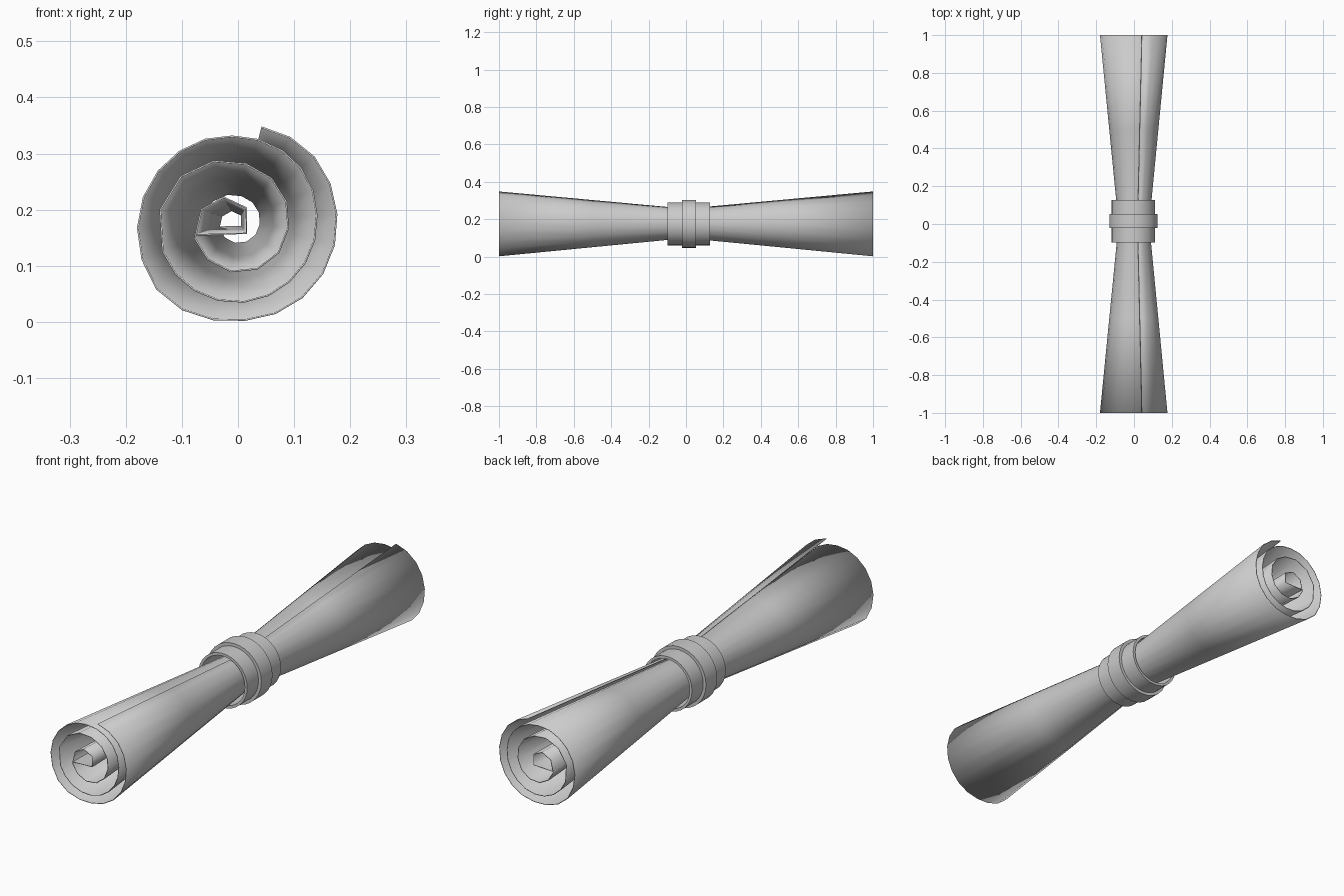
import bpy
import bmesh
from math import sin, cos, radians, pi

if "Cube" in bpy.data.objects:
    bpy.data.objects.remove(bpy.data.objects["Cube"])

grey = bpy.data.materials.new("plain grey")
grey.use_nodes = True
grey.diffuse_color = (0.6, 0.6, 0.6, 1)
grey.node_tree.nodes["Principled BSDF"].inputs["Base Color"].default_value = (0.6, 0.6, 0.6, 1)

AXIS_Z = 0.18   # height of the roll's axis
WAIST = 0.45    # how far the roll is pinched in the middle


def add_object(name, bm, angle):
    mesh = bpy.data.meshes.new(name)
    bm.to_mesh(mesh)
    bm.free()
    mesh.materials.append(grey)
    obj = bpy.data.objects.new(name, mesh)
    bpy.context.collection.objects.link(obj)
    bpy.context.view_layer.objects.active = obj
    for other in bpy.context.selected_objects:
        other.select_set(False)
    obj.select_set(True)
    bpy.ops.object.shade_smooth_by_angle(angle=radians(angle))
    return obj


# Spiral radius at every eighth of a turn, clockwise from the top
radii = [.17, .177, .176, .178, .177, .19, .178, .163,
         .15, .147, .14, .141, .145, .146, .143, .126,
         .104, .095, .09, .092, .092, .086, .08]


def spiral_point(turn):
    i = min(int(turn / 45), len(radii) - 2)
    f = turn / 45 - i
    r = radii[i] * (1 - f) + radii[i + 1] * f
    return r * sin(radians(turn)), r * cos(radians(turn))


turns = [14 + 18 * k for k in range(34)]
while turns[-1] < 960:
    turns.append(turns[-1] + 30)
section = [spiral_point(t) for t in turns]
# Tight angular curl in the core
section += [(-.065, .02), (-.025, .042), (.015, .023), (.015, -.022), (-.075, -.025)]

# Rolled sheet: the spiral swept along y, pinched at the waist
bm = bmesh.new()
rows = []
for y in (-1, -.5, 0, .5, 1):
    s = WAIST + (1 - WAIST) * abs(y)
    rows.append([bm.verts.new((x * s, y, AXIS_Z + z * s)) for x, z in section])
for a, b in zip(rows, rows[1:]):
    for i in range(len(section) - 1):
        bm.faces.new((a[i], a[i + 1], b[i + 1], b[i]))
bmesh.ops.recalc_face_normals(bm, faces=bm.faces)
sheet = add_object("rolled_sheet", bm, 40)
solid = sheet.modifiers.new("thickness", "SOLIDIFY")
solid.thickness = 0.003
solid.offset = 0


# Open bands around the waist
def band(name, y0, y1, outer, inner, sides=32):
    bm = bmesh.new()
    profile = [(outer, y0), (outer, y1), (inner, y1), (inner, y0)]
    rings = []
    for k in range(sides):
        a = 2 * pi * k / sides
        rings.append([bm.verts.new((r * cos(a) - .003, y, AXIS_Z - .005 + r * sin(a)))
                      for r, y in profile])
    for k in range(sides):
        p, q = rings[k], rings[(k + 1) % sides]
        for j in range(4):
            n = (j + 1) % 4
            bm.faces.new((p[j], p[n], q[n], q[j]))
    bmesh.ops.recalc_face_normals(bm, faces=bm.faces)
    add_object(name, bm, 30)


band("wide_band", -.098, .128, .115, .104)
band("middle_band", -.022, .053, .128, .113)
